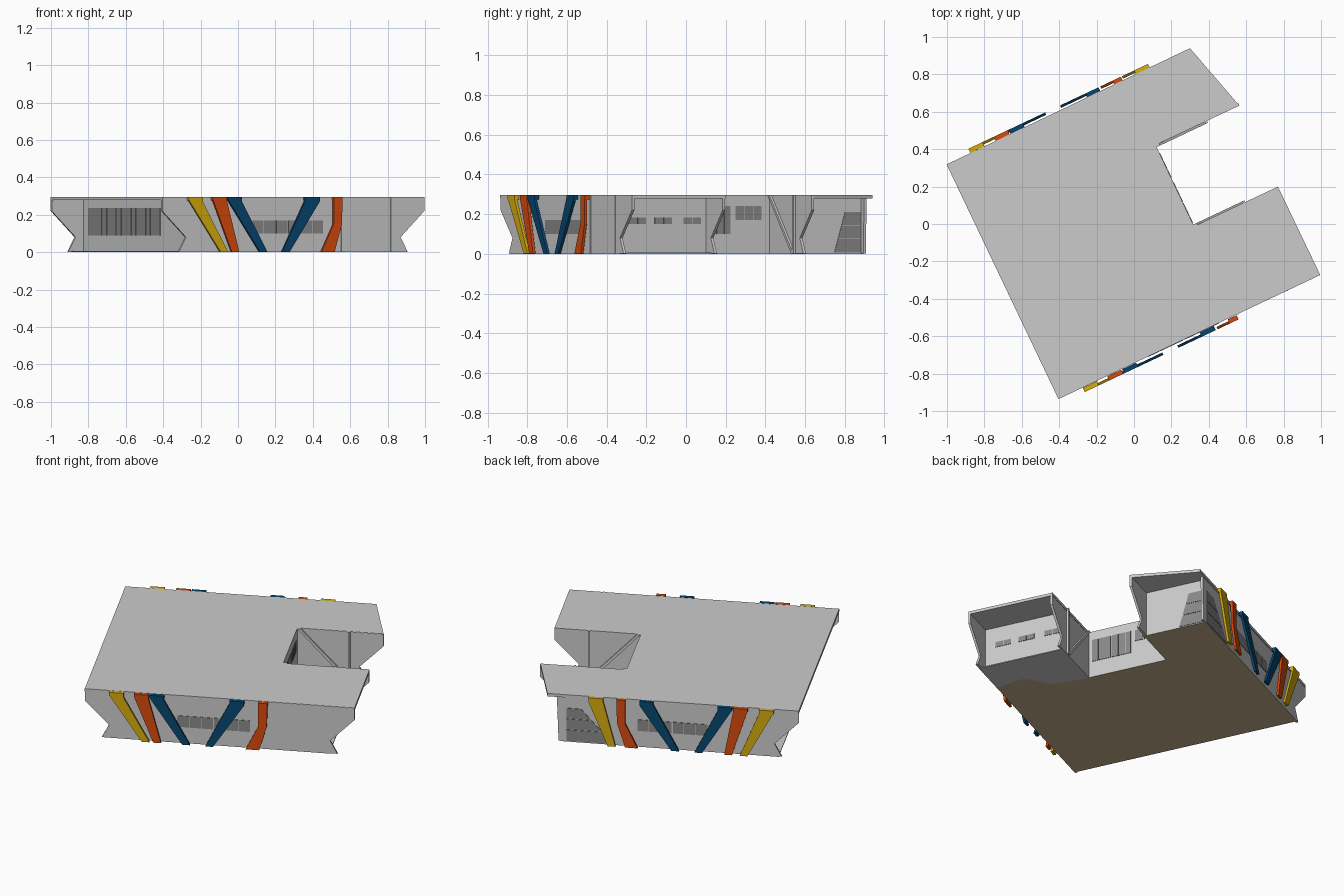
import bpy, bmesh, math
from mathutils import Matrix, Vector

if "Cube" in bpy.data.objects:
    bpy.data.objects.remove(bpy.data.objects["Cube"])

ROT = Matrix.Rotation(math.atan2(0.427, 0.904), 4, 'Z')   # plan is turned on the grid
H = 0.296
FRONT, BACK, END = -0.672, 0.714, 0.582                   # main wall planes (local u, v)
B = 0.002                                                 # walls start just above the floor underside


def mat(name, c):
    m = bpy.data.materials.new(name)
    m.diffuse_color = (*c, 1)
    m.use_nodes = True
    m.node_tree.nodes["Principled BSDF"].inputs["Base Color"].default_value = m.diffuse_color
    return m


WALL = mat("pale grey", (0.60, 0.60, 0.60))
GLASS = mat("window grey", (0.25, 0.25, 0.25))
BROWN = mat("floor brown", (0.55, 0.44, 0.27))
YELLOW = mat("yellow", (0.68, 0.42, 0.005))
ORANGE = mat("orange", (0.68, 0.07, 0.004))
BLUE = mat("blue", (0.002, 0.06, 0.16))


def loft(name, a, b, m, under=None):
    """Solid between two matching outlines given in local coordinates."""
    bm = bmesh.new()
    va = [bm.verts.new(ROT @ Vector(p)) for p in a]
    vb = [bm.verts.new(ROT @ Vector(p)) for p in b]
    bm.faces.new(va)
    bm.faces.new(vb[::-1])
    n = len(a)
    for i in range(n):
        j = (i + 1) % n
        bm.faces.new((va[i], vb[i], vb[j], va[j]))
    bmesh.ops.recalc_face_normals(bm, faces=bm.faces)
    if under:
        for f in bm.faces:
            f.material_index = int(f.normal.z < -0.7)
    me = bpy.data.meshes.new(name)
    bm.to_mesh(me)
    bm.free()
    me.materials.append(m)
    if under:
        me.materials.append(under)
    ob = bpy.data.objects.new(name, me)
    bpy.context.collection.objects.link(ob)
    return ob


def slab(name, uv, z0, z1, m, under=None):
    return loft(name, [(u, v, z0) for u, v in uv], [(u, v, z1) for u, v in uv], m, under)


def side(name, uz, v0, v1, m):       # upright panel along u
    return loft(name, [(u, v0, z) for u, z in uz], [(u, v1, z) for u, z in uz], m)


def cross(name, vz, u0, u1, m):      # upright panel along v
    return loft(name, [(u0, v, z) for v, z in vz], [(u1, v, z) for v, z in vz], m)


def rect(a, b, z0, z1):
    return [(a, z0), (b, z0), (b, z1), (a, z1)]


def panes(name, maker, a, b, z0, z1, p0, p1, n):
    w = (b - a) / n
    for i in range(n):
        gap = 0.008 if i % 3 == 2 else 0.003
        maker(f"{name}_{i}", rect(a + i * w, a + (i + 1) * w - gap, z0, z1), p0, p1, GLASS)


# roof slab with courtyard notch
slab("roof", [(-0.765, -0.674), (0.784, -0.67), (0.781, -0.148), (0.285, -0.148),
              (0.285, 0.332), (0.779, 0.335), (0.672, 0.722), (-0.77, 0.716)], 0.278, H, WALL)

# floor plates: brown underneath, with a grey part below the front arm
slab("floor", [(-0.655, FRONT), (0.40, FRONT), (0.43, -0.48), (0.30, -0.36), (0.285, -0.15),
               (0.285, 0.33), (END, 0.33), (END, BACK), (-0.655, BACK)], 0, 0.006, WALL, BROWN)
slab("arm_floor", [(0.40, FRONT), (0.64, FRONT), (0.64, -0.15), (0.285, -0.15),
                   (0.30, -0.36), (0.43, -0.48)], 0, 0.006, WALL)


# facade walls with kinked, overhanging ends
def kink(tip, s):
    return [(tip - 0.098 * s, B), (tip - 0.14 * s, 0.08), (tip, 0.22), (tip, H - 0.002)]


side("front_facade", kink(-0.765, -1) + kink(0.784, 1)[::-1], FRONT, FRONT + 0.014, WALL)
side("back_facade", kink(-0.77, -1) + [(0.620, H - 0.002), (0.610, B)], BACK, BACK - 0.014, WALL)
for nm, v, d in (("front_arm", -0.150, -0.014), ("back_arm", 0.332, 0.014)):
    side(nm + "_inner_wall", [(0.285, B), (0.285, H - 0.002)] + kink(0.78, 1)[::-1], v, v + d, WALL)
    # diagonal brace and post on the courtyard side
    o = -math.copysign(0.012, d)
    side(nm + "_brace", [(0.285, H), (0.305, H), (0.585, B), (0.560, B)], v, v + o, WALL)
    side(nm + "_post", rect(0.576, 0.588, B, H), v, v + o, WALL)

# recessed end walls and courtyard wall
cross("west_end_wall", rect(FRONT + .01, BACK - .01, B, 0.28), -END, -END + 0.016, WALL)
cross("front_arm_end_wall", rect(FRONT + .01, -0.155, B, 0.28), END, END - 0.016, WALL)
cross("back_arm_end_wall", rect(0.335, BACK - .01, B, 0.28), END, END - 0.016, WALL)
cross("courtyard_wall", rect(-0.155, 0.338, B, 0.28), 0.285, 0.269, WALL)

# windows
panes("west_window", cross, -0.26, 0.65, 0.09, 0.235, -END, -END - 0.003, 15)
panes("front_window", side, -0.235, 0.193, 0.10, 0.17, FRONT, FRONT - 0.003, 6)
panes("back_window", side, -0.245, 0.165, 0.10, 0.17, BACK, BACK + 0.003, 6)
panes("courtyard_window", cross, -0.13, 0.12, 0.10, 0.24, 0.285, 0.288, 6)
panes("courtyard_high_window", cross, 0.14, 0.292, 0.17, 0.24, 0.285, 0.288, 3)
for i, v in enumerate((-0.595, -0.45, -0.29)):
    panes(f"arm_window_{i}", cross, v, v + 0.1, 0.15, 0.182, END, END + 0.003, 2)
for i, (z0, z1) in enumerate(((0.006, 0.075), (0.078, 0.143), (0.146, 0.21))):
    f0, f1 = z0 / 0.21, z1 / 0.21      # corner glazing narrows with height
    side(f"corner_window_side_{i}", [(0.29 + .19 * f0, z0), (0.565, z0), (0.565, z1), (0.29 + .19 * f1, z1)],
         BACK, BACK + 0.003, GLASS)
    cross(f"corner_window_end_{i}", [(0.55 + .06 * f0, z0), (0.698, z0), (0.698, z1), (0.55 + .06 * f1, z1)],
          END, END + 0.003, GLASS)

# slim panel joints on the front facade
for i, u in enumerate((0.296, END + 0.006)):
    side(f"front_joint_{i}", rect(u - .003, u + .003, B, H), FRONT, FRONT - 0.003, WALL)


# leaning coloured strips: thin plates standing off the wall, with a deep cap at the top
def strip(name, xz, v, m):
    s = math.copysign(1, v)
    outer = v + s * 0.028
    shift = 0.007 if s < 0 else 0.0
    pts = [((x + shift + 0.427 * outer) / 0.904, z) for x, z in xz]   # front-view x to local u
    side(name, pts, outer, v + s * 0.014, m)
    u0, u1 = pts[4][0], pts[3][0]
    side(name + "_cap", rect(u0, u1, 0.275, H), outer, v + s * 0.003, m)


def lean(t0, t1, b0, b1):
    return [(b0, B), (b1, B), (t1, 0.27), (t1, H), (t0, H), (t0, 0.28)]


def bent(t0, t1, b0, b1):
    return [(b0, B), (b1, B), (t1 - .003, 0.15), (t1, H), (t0, H), (t0, 0.15)]


for name, xz, v, m in (
        ("front_yellow_strip", lean(-0.27, -0.195, -0.10, -0.06), FRONT, YELLOW),
        ("front_orange_strip", lean(-0.14, -0.065, -0.04, 0.0), FRONT, ORANGE),
        ("front_blue_strip_left", lean(-0.06, 0.015, 0.11, 0.15), FRONT, BLUE),
        ("front_blue_strip_right", lean(0.355, 0.43, 0.23, 0.27), FRONT, BLUE),
        ("front_bent_orange_strip", bent(0.505, 0.552, 0.44, 0.51), FRONT, ORANGE),
        ("back_yellow_strip_west", lean(-0.885, -0.81, -0.75, -0.71), BACK, YELLOW),
        ("back_orange_strip_west", lean(-0.75, -0.675, -0.67, -0.63), BACK, ORANGE),
        ("back_blue_strip_west", lean(-0.67, -0.595, -0.515, -0.475), BACK, BLUE),
        ("back_blue_strip_east", lean(-0.26, -0.19, -0.395, -0.355), BACK, BLUE),
        ("back_bent_orange_strip", bent(-0.115, -0.07, -0.18, -0.115), BACK, ORANGE),
        ("back_yellow_strip_east", lean(0.0, 0.075, -0.065, -0.025), BACK, YELLOW)):
    strip(name, xz, v, m)
